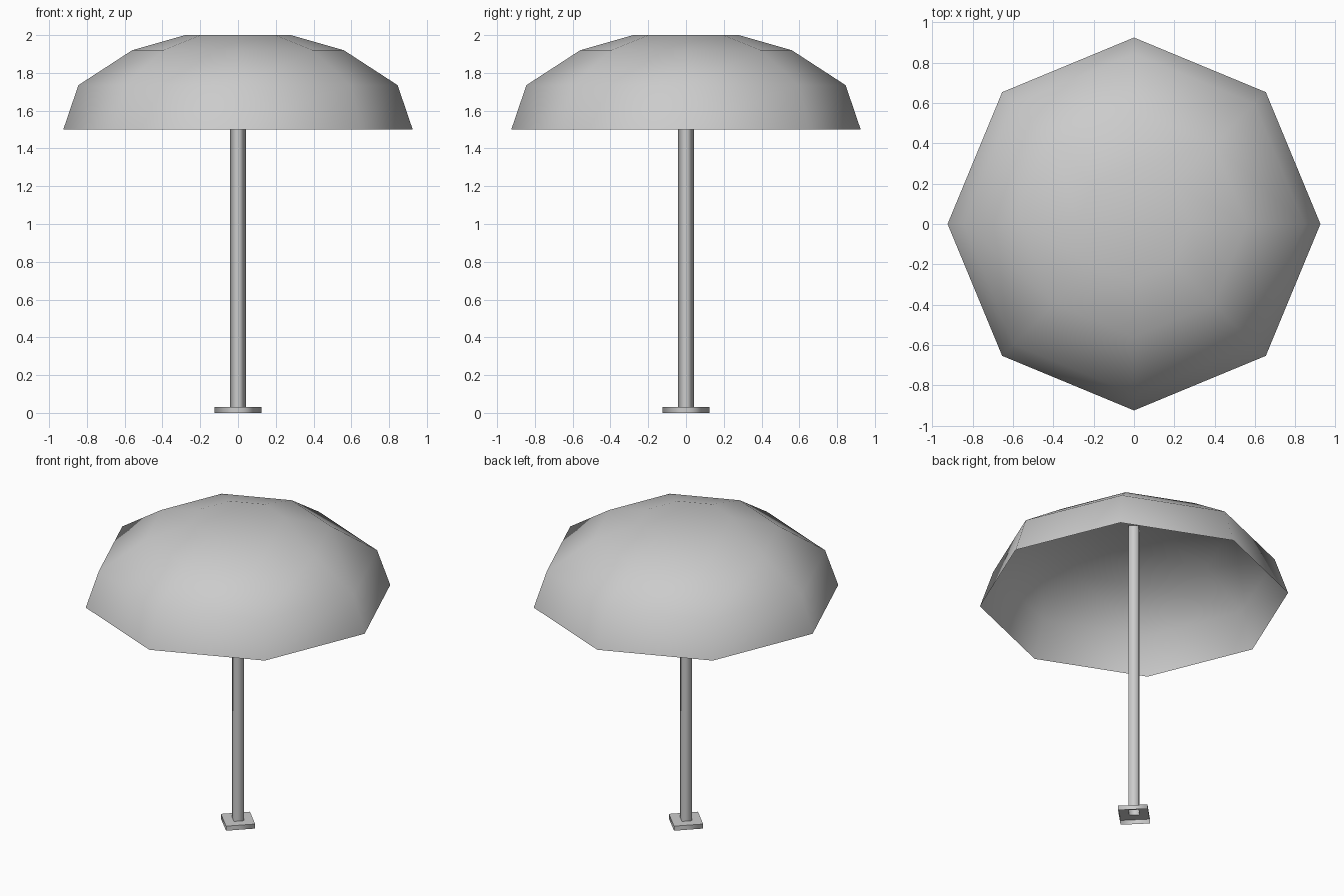
import bpy
import math

# Remove the default cube
if "Cube" in bpy.data.objects:
    bpy.data.objects.remove(bpy.data.objects["Cube"], do_unlink=True)

# Single flat colour
gray = bpy.data.materials.new("light_gray")
gray.use_nodes = True
gray.diffuse_color = (0.6, 0.6, 0.6, 1)
gray.node_tree.nodes["Principled BSDF"].inputs["Base Color"].default_value = (0.6, 0.6, 0.6, 1)


def lathe(name, profile, sides, cap_top=False, sharp_rings=()):
    """Low-poly open shell: rings of (radius, height), corners on the axes."""
    verts, faces = [], []
    for radius, height in profile:
        for i in range(sides):
            a = math.tau * i / sides
            verts.append((radius * math.cos(a), radius * math.sin(a), height))
    for r in range(len(profile) - 1):
        for i in range(sides):
            j = (i + 1) % sides
            low, high = r * sides, (r + 1) * sides
            faces.append((low + i, low + j, high + j, high + i))
    if cap_top:
        start = (len(profile) - 1) * sides
        faces.append(tuple(range(start, start + sides)))
    mesh = bpy.data.meshes.new(name)
    mesh.from_pydata(verts, [], faces)
    mesh.materials.append(gray)
    mesh.shade_smooth()
    # Crisp edges around chosen rings
    for edge in mesh.edges:
        a, b = (v // sides for v in edge.vertices)
        edge.use_edge_sharp = a == b and a in sharp_rings
    obj = bpy.data.objects.new(name, mesh)
    bpy.context.collection.objects.link(obj)
    return obj


# Canopy: eight-sided thin dome, open underneath
lathe("canopy", [(0.925, 1.5), (0.845, 1.735), (0.56, 1.92), (0.28, 2.0)],
      8, cap_top=True)

# Pole and foot: one four-sided shell, open at the bottom
lathe("pole_and_foot", [(0.125, 0), (0.125, 0.03), (0.043, 0.03), (0.043, 1.995)],
      4, sharp_rings=(1, 2))
